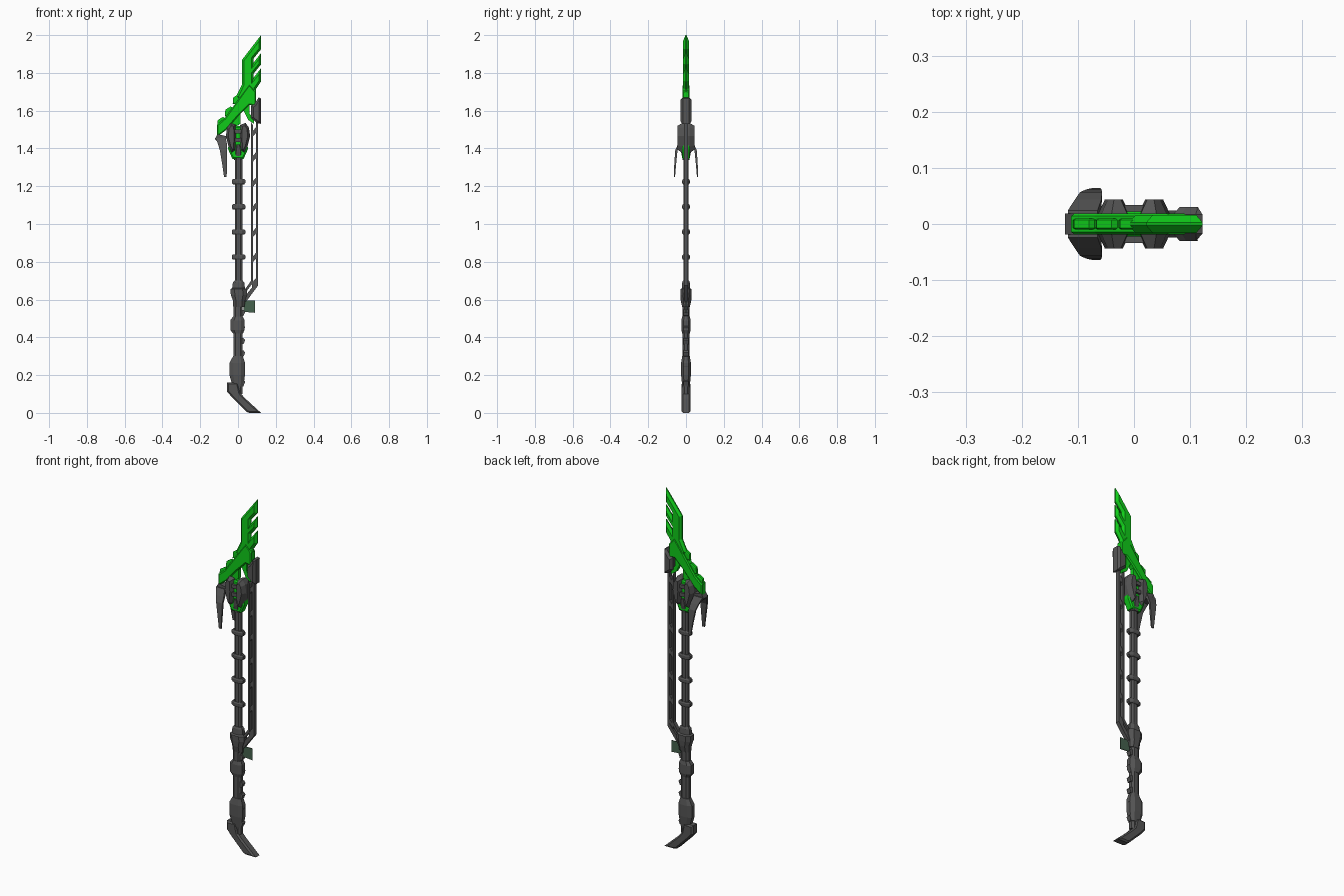
import bpy, bmesh, math
from mathutils import Vector


def material(name, rgb):
    m = bpy.data.materials.new(name)
    m.diffuse_color = (*rgb, 1)
    return m


DARK = material("dark_metal", (0.09, 0.09, 0.09))
GREEN = material("green_blade", (0.005, 0.6, 0.01))
DULL = material("dull_green", (0.06, 0.12, 0.075))


def finish(name, bm, mat):
    bmesh.ops.recalc_face_normals(bm, faces=bm.faces[:])
    me = bpy.data.meshes.new(name)
    bm.to_mesh(me)
    bm.free()
    me.materials.append(mat)
    ob = bpy.data.objects.new(name, me)
    bpy.context.collection.objects.link(ob)
    return ob


def plate(name, pts, half, mat=DARK, inset=0.0, rise=0.0):
    """Outline in x,z extruded to +-half in y; both faces may be inset and raised."""
    bm = bmesh.new()
    face = bm.faces.new([bm.verts.new((x, -half, z)) for x, z in pts])
    new = bmesh.ops.extrude_face_region(bm, geom=[face])["geom"]
    bmesh.ops.translate(bm, vec=(0, 2 * half, 0),
                        verts=[v for v in new if isinstance(v, bmesh.types.BMVert)])
    bmesh.ops.recalc_face_normals(bm, faces=bm.faces[:])
    if inset:
        caps = [f for f in bm.faces if abs(f.normal.y) > 0.9]
        bmesh.ops.inset_region(bm, faces=caps, thickness=inset, depth=rise,
                               use_even_offset=True, use_boundary=True)
    return finish(name, bm, mat)


def skin(name, rings, mat=DARK):
    """Join equal-length rings of points into a closed solid."""
    bm = bmesh.new()
    rows = [[bm.verts.new(p) for p in r] for r in rings]
    n = len(rows[0])
    for a, b in zip(rows, rows[1:]):
        for i in range(n):
            j = (i + 1) % n
            bm.faces.new((a[i], a[j], b[j], b[i]))
    bm.faces.new(rows[0])
    bm.faces.new(rows[-1])
    return finish(name, bm, mat)


def octo(name, stations, mat=DARK):
    """Eight-sided column through stations (z, centre x, half x, half y)."""
    k = 0.5
    shape = [(1, -k), (1, k), (k, 1), (-k, 1), (-1, k), (-1, -k), (-k, -1), (k, -1)]
    return skin(name, [[(cx + rx * u, ry * v, z) for u, v in shape]
                       for z, cx, rx, ry in stations], mat)


# Shaft with evenly spaced rings
octo("upper_shaft", [(0.62, 0.003, 0.02, 0.014), (1.45, 0.003, 0.02, 0.014)])
for i in range(4):
    z = 0.825 + i * 0.133
    octo(f"shaft_ring_{i}", [(z - 0.014, 0.003, 0.03, 0.016), (z - 0.007, 0.003, 0.036, 0.02),
                             (z + 0.007, 0.003, 0.036, 0.02), (z + 0.014, 0.003, 0.03, 0.016)])

# Collar and grip
octo("collar", [(0.56, 0.005, 0.03, 0.02), (0.595, 0.005, 0.032, 0.028), (0.625, 0.005, 0.043, 0.03),
                (0.655, 0.003, 0.043, 0.03), (0.66, 0.003, 0.034, 0.022),
                (0.69, 0.003, 0.03, 0.02), (0.70, 0.003, 0.022, 0.016)])
octo("grip_shaft", [(0.1, 0.0, 0.024, 0.018), (0.6, 0.0, 0.024, 0.018)])
octo("grip_knuckle", [(0.42, 0, 0.026, 0.02), (0.44, -0.003, 0.038, 0.025),
                      (0.49, -0.003, 0.038, 0.025), (0.51, 0, 0.026, 0.02)])
octo("grip_base", [(0.14, 0.0, 0.028, 0.02), (0.2, -0.004, 0.041, 0.026),
                   (0.265, -0.004, 0.041, 0.026), (0.30, 0, 0.026, 0.02)])
for i, z in enumerate((0.16, 0.24, 0.315, 0.38, 0.45, 0.53)):
    plate(f"finger_stud_{i}", [(0.0, z - 0.02), (0.03, z - 0.015), (0.038, z + 0.005),
                               (0.03, z + 0.015), (0.0, z + 0.02)], 0.012)

# Hooked foot
plate("foot_blade", [(-0.057, 0.16), (-0.057, 0.112), (-0.03, 0.08), (0.045, 0.005), (0.06, 0.0),
                     (0.122, 0.0), (0.04, 0.075), (0.012, 0.105), (0.0, 0.16)], 0.016, DARK, 0.008, 0.008)
plate("trigger_plate", [(0.03, 0.535), (0.09, 0.53), (0.09, 0.595), (0.03, 0.595)], 0.002, DULL)

# Side rail: two strips, slanted rungs, pod at the top
plate("rail_outer", [(0.107, 0.675), (0.107, 1.58), (0.095, 1.58), (0.095, 0.69),
                     (0.035, 0.615), (0.04, 0.585)], 0.011)
plate("rail_inner", [(0.08, 0.69), (0.08, 1.52), (0.069, 1.54), (0.069, 0.70),
                     (0.035, 0.65), (0.035, 0.63)], 0.011)
for i in range(7):
    z = 0.685 + i * 0.133
    plate(f"rail_rung_{i}", [(0.075, z - 0.025), (0.1, z + 0.005), (0.1, z + 0.035), (0.075, z + 0.005)], 0.009)
plate("rail_pod", [(0.07, 1.56), (0.1, 1.535), (0.122, 1.53), (0.122, 1.665), (0.11, 1.67),
                   (0.085, 1.635), (0.07, 1.625)], 0.017, DARK, 0.011, 0.013)

# Green blade with notched back edge
edge = [(0.122, 2.0), (0.022, 1.87), (0.022, 1.74), (-0.01, 1.675), (0.03, 1.62), (0.095, 1.66),
        (0.095, 1.715), (0.122, 1.755)]
for z in (1.825, 1.905):
    edge += [(0.122, z), (0.083, z - 0.05), (0.083, z - 0.028), (0.122, z + 0.02)]
plate("main_blade", edge, 0.003, GREEN, 0.011, 0.013)

# Green diagonal arm, its raised lumps and struts
plate("blade_arm", [(-0.112, 1.46), (-0.112, 1.525), (-0.07, 1.56), (0.03, 1.70), (0.06, 1.74),
                    (0.095, 1.70), (0.095, 1.625), (0.06, 1.63), (0.0, 1.57), (-0.06, 1.50)],
      0.014, GREEN, 0.006, 0.005)
for i, (x, z) in enumerate([(-0.085, 1.525), (-0.045, 1.58), (-0.003, 1.645)]):
    plate(f"arm_lump_{i}", [(x - 0.025, z - 0.01), (x - 0.022, z + 0.025), (x + 0.005, z + 0.042),
                            (x + 0.025, z + 0.032), (x + 0.03, z - 0.01)], 0.007, GREEN, 0.005, 0.003)
plate("pod_strut", [(0.03, 1.60), (0.055, 1.55), (0.085, 1.53), (0.085, 1.555), (0.06, 1.585), (0.06, 1.63)],
      0.011, GREEN)
plate("arm_strut", [(-0.04, 1.5), (0.012, 1.53), (0.012, 1.59), (-0.03, 1.55)], 0.011, GREEN)

# Head: green core, dark lobes mirrored left and right, clasp bars
plate("head_core", [(-0.03, 1.345), (0.03, 1.345), (0.052, 1.395), (0.05, 1.46), (0.02, 1.52),
                    (-0.02, 1.52), (-0.05, 1.46), (-0.052, 1.395)], 0.016, GREEN, 0.008, 0.006)
for s, side in ((-1, "left"), (1, "right")):
    plate(f"head_lobe_{side}", [(s * x, z) for x, z in [
        (0.064, 1.465), (0.058, 1.51), (0.04, 1.535), (0.012, 1.525), (0.008, 1.46),
        (0.014, 1.39), (0.034, 1.375), (0.05, 1.41)]], 0.018, DARK, 0.012, 0.026)
octo("head_neck", [(1.34, 0.002, 0.022, 0.018), (1.38, 0.002, 0.024, 0.026), (1.42, 0.002, 0.012, 0.03)])
for i, z in enumerate((1.445, 1.49)):
    plate(f"clasp_bar_{i}", [(-0.02, z - 0.01), (0.02, z - 0.01), (0.02, z + 0.01), (-0.02, z + 0.01)], 0.034)

# Pair of downward claws at the arm's end
plate("claw_mount", [(-0.123, 1.45), (-0.105, 1.43), (-0.065, 1.435), (-0.06, 1.465), (-0.108, 1.475)], 0.019)
for s, side in ((-1, "front"), (1, "back")):
    claw = [(-0.118, -0.065, 0.012, 0.024, 1.455), (-0.105, -0.058, 0.03, 0.044, 1.42),
            (-0.096, -0.057, 0.045, 0.057, 1.39), (-0.084, -0.058, 0.052, 0.062, 1.32),
            (-0.074, -0.06, 0.058, 0.064, 1.25)]
    skin(f"claw_{side}", [[(a, s * c, z), (b, s * c, z), (b, s * d, z), (a, s * d, z)]
                          for a, b, c, d, z in claw])
